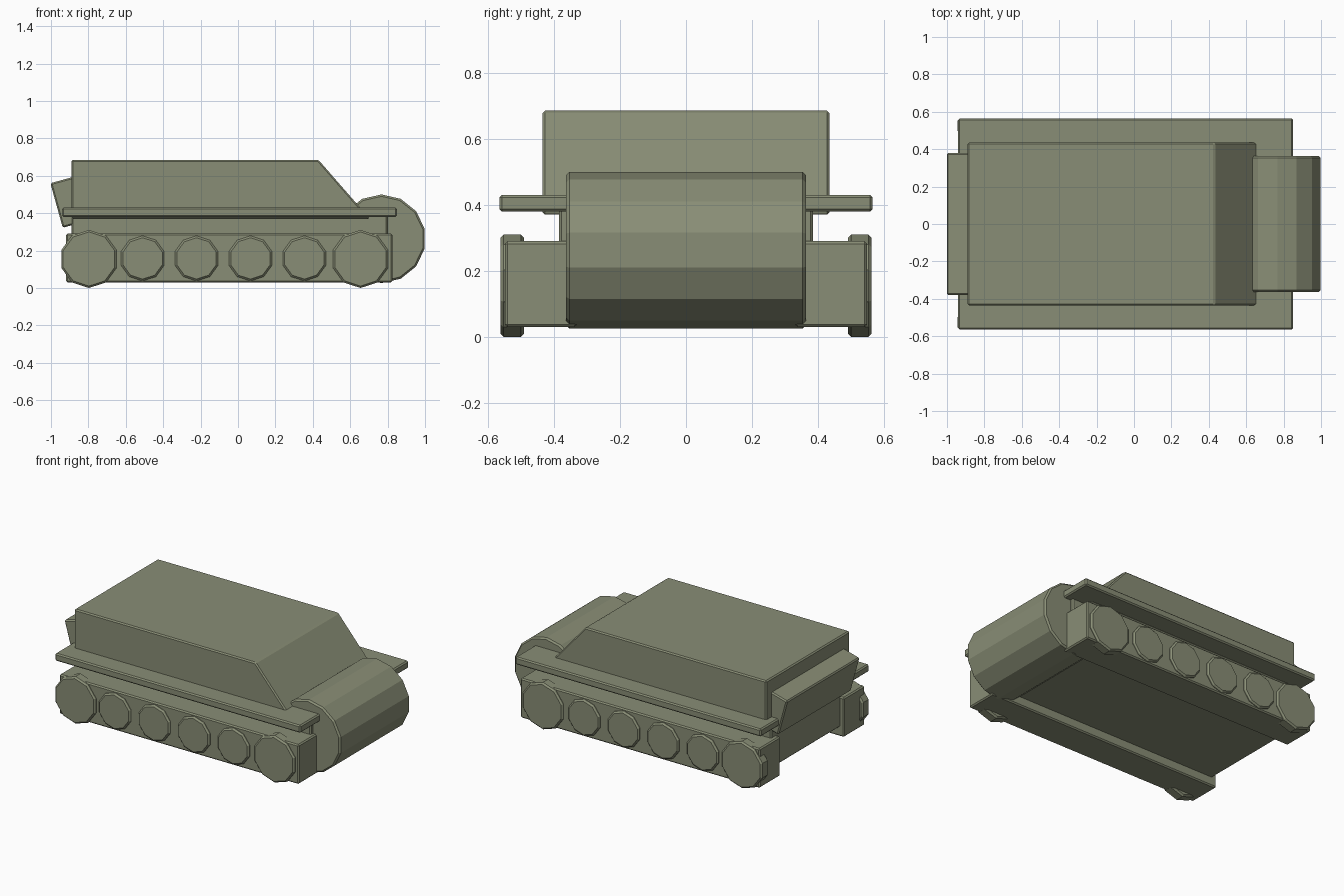
import bpy, math
from mathutils import Vector

if "Cube" in bpy.data.objects:
    bpy.data.objects.remove(bpy.data.objects["Cube"])

paint = bpy.data.materials.new("olive_paint")
paint.diffuse_color = (0.25, 0.27, 0.18, 1)
paint.use_nodes = True
paint.node_tree.nodes["Principled BSDF"].inputs["Base Color"].default_value = paint.diffuse_color


def prism(name, profile, y0, y1, bevel=0.008):
    """Extrude an XZ outline from y0 to y1, with chamfered edges."""
    n = len(profile)
    verts = [(x, y, z) for y in (y0, y1) for x, z in profile]
    faces = [list(range(n)), list(range(2 * n - 1, n - 1, -1))]
    faces += [[i, i + n, (i + 1) % n + n, (i + 1) % n] for i in range(n)]
    mesh = bpy.data.meshes.new(name)
    mesh.from_pydata(verts, [], faces)
    mesh.materials.append(paint)
    obj = bpy.data.objects.new(name, mesh)
    bpy.context.collection.objects.link(obj)
    mod = obj.modifiers.new("chamfer", 'BEVEL')
    mod.width = bevel
    mod.segments = 1
    mod.limit_method = 'ANGLE'
    mod.angle_limit = math.radians(40)
    return obj


def rect(x0, x1, z0, z1):
    return [(x0, z0), (x1, z0), (x1, z1), (x0, z1)]


def ngon(x, z, r, sides):
    """Regular outline with a vertex at the top."""
    step = 2 * math.pi / sides
    return [(x - r * math.sin(i * step), z + r * math.cos(i * step))
            for i in range(sides)][::-1] [::-1][::-1]


# Body: lower hull, fender plate, sloped upper hull
prism("lower_hull", rect(-0.89, 0.80, 0.09, 0.40), -0.385, 0.385)
prism("fender_plate", rect(-0.94, 0.85, 0.38, 0.43), -0.565, 0.565)
prism("upper_hull", [(-0.89, 0.37), (0.705, 0.37), (0.43, 0.685), (-0.89, 0.685)],
      -0.435, 0.435)

# Tilted box on the rear
a = math.radians(15.5)
corner = Vector((-0.937, 0.322))
up = Vector((-math.sin(a), math.cos(a))) * 0.247
inward = Vector((math.cos(a), math.sin(a))) * 0.16
prism("rear_box", [tuple(p) for p in (corner, corner + inward,
                                      corner + inward + up, corner + up)], -0.38, 0.38)

# Front drum
prism("front_drum", ngon(0.767, 0.263, 0.237, 14), -0.363, 0.363, 0.01)

# Tracks and wheels on both sides
wheels = [(-0.797, 0.155, 0.155), (0.655, 0.155, 0.155)]
wheels += [(-0.51 + 0.2883 * i, 0.158, 0.121) for i in range(4)]
for side, s in (("left", 1), ("right", -1)):
    y0, y1 = sorted((s * 0.33, s * 0.548))
    prism(side + "_track", rect(-0.92, 0.825, 0.03, 0.29), y0, y1)
    y0, y1 = sorted((s * 0.49, s * 0.562))
    for i, (x, z, r) in enumerate(wheels):
        prism(f"{side}_wheel_{i + 1}", ngon(x, z, r, 10), y0, y1, 0.01)
